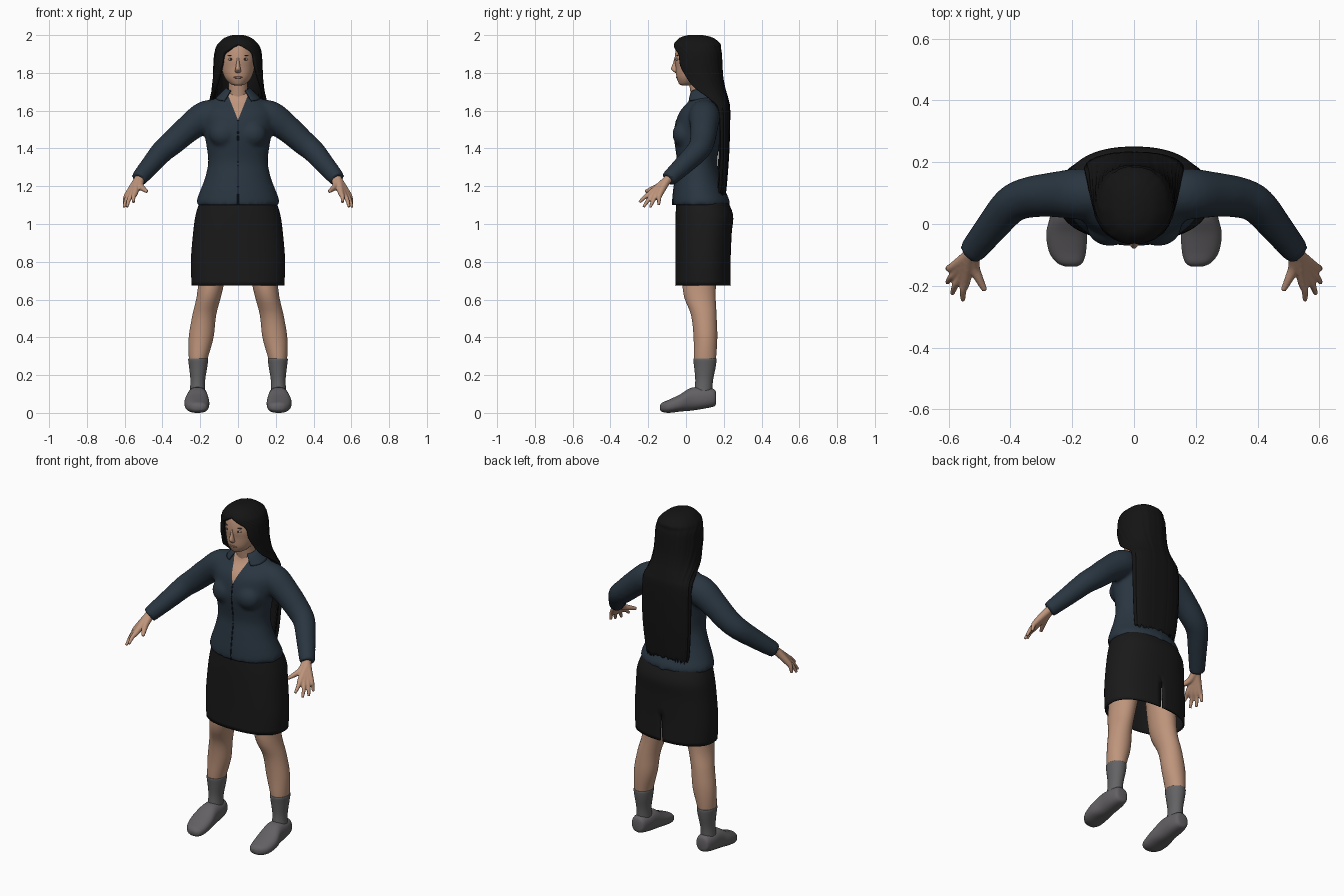
import bpy, bmesh, math, random
from mathutils import Vector

random.seed(4)
if "Cube" in bpy.data.objects:
    bpy.data.objects.remove(bpy.data.objects["Cube"])


def material(name, r, g, b):
    mat = bpy.data.materials.new(name)
    mat.use_nodes = True
    mat.diffuse_color = (r, g, b, 1)
    shader = mat.node_tree.nodes["Principled BSDF"]
    shader.inputs["Base Color"].default_value = (r, g, b, 1)
    shader.inputs["Roughness"].default_value = 0.8
    return mat


SKIN = material("skin", .52, .30, .20)
SHIRT = material("navy cloth", .022, .036, .052)
SEAM = material("dark seam", .008, .012, .018)
SKIRT = material("black cloth", .010, .010, .010)
HAIR = material("black hair", .007, .007, .007)
SOCK = material("grey knit", .125, .125, .13)
SHOE = material("grey shoe", .125, .118, .125)
LIPS = material("lip", .36, .17, .13)
WHITE = material("eye white", .42, .38, .35)
DARK = material("eye and brow", .05, .035, .03)


def smooth(rows, k=4):
    """Catmull-Rom interpolation through rows of numbers."""
    pad, out = [rows[0], *rows, rows[-1]], []
    for quad in zip(pad, pad[1:], pad[2:], pad[3:]):
        for t in (i / k for i in range(k)):
            out.append([.5 * (2 * q + (r - p) * t + (2 * p - 5 * q + 4 * r - s) * t * t
                              + (3 * q - p - 3 * r + s) * t ** 3) for p, q, r, s in zip(*quad)])
    return out + [list(rows[-1])]


def bend(value, power):
    return math.copysign(abs(value) ** (2 / power), value)


def skin(bm, rings, closed=True, caps=(True, True)):
    """Join rings of points with quads and cap the ends."""
    loops = [[bm.verts.new(p) for p in ring] for ring in rings]
    n = len(loops[0])
    for a, b in zip(loops, loops[1:]):
        for j in range(n if closed else n - 1):
            m = (j + 1) % n
            bm.faces.new((a[j], b[j], b[m], a[m]))
    for loop, cap in zip((loops[0], loops[-1][::-1]), caps):
        if cap:
            bm.faces.new(loop)


def finish(name, bm, mats, fix=True, mirror=False, thick=0):
    if fix:
        bmesh.ops.recalc_face_normals(bm, faces=bm.faces)
    mesh = bpy.data.meshes.new(name)
    bm.to_mesh(mesh)
    bm.free()
    for mat in mats:
        mesh.materials.append(mat)
    mesh.shade_smooth()
    mesh.set_sharp_from_angle(angle=math.radians(60))
    obj = bpy.data.objects.new(name, mesh)
    bpy.context.scene.collection.objects.link(obj)
    if mirror:
        obj.modifiers.new("mirror", 'MIRROR').use_clip = False
    if thick:
        obj.modifiers.new("thickness", 'SOLIDIFY').thickness = thick
    return obj


def ovals(rows, n=32, power=2, along_y=False):
    """Closed oval rings from rows of (height, centre, centre, radius, radius)."""
    rings = []
    for h, cu, cv, ru, rv in smooth(rows):
        ring = []
        for j in range(n):
            a = (j + .5) * math.tau / n
            u, v = cu + ru * bend(math.sin(a), power), cv - rv * bend(math.cos(a), power)
            ring.append((u, h, v) if along_y else (u, v, h))
        rings.append(ring)
    return rings


def loft(name, rows, mat, mirror=False, **shape):
    bm = bmesh.new()
    skin(bm, ovals(rows, **shape))
    return finish(name, bm, [mat], mirror=mirror)


def wrap(rows, n, tilt=0, ripple=0, power=2.2):
    """Open rings round the back from rows of (z, cy, rx, ry, front opening)."""
    wave = [1] + [1 + random.uniform(-ripple, ripple) for _ in range(n - 1)] + [1]
    rings = []
    for z, cy, rx, ry, gap in smooth(rows):
        gap = math.radians(max(gap, 0))
        angles = [gap + (math.tau - 2 * gap) * j / n for j in range(n + 1)]
        rings.append([Vector((rx * w * bend(math.sin(a), power),
                              cy - ry * w * bend(math.cos(a), power),
                              z - tilt * math.cos(a))) for a, w in zip(angles, wave)])
    return rings


def tube(bm, points, side=1, n=16):
    """Round tube through points of (x, y, z, radius)."""
    path = smooth(points)
    spots = [Vector((x * side, y, z)) for x, y, z, _ in path]
    rings = []
    for i, spot in enumerate(spots):
        way = spots[min(i + 1, len(spots) - 1)] - spots[max(i - 1, 0)]
        turn = way.to_track_quat('Z', 'Y')
        rings.append([spot + turn @ Vector((math.cos(a), math.sin(a), 0)) * path[i][3]
                      for a in (j * math.tau / n for j in range(n))])
    skin(bm, rings)


def ball(bm, centre, size):
    made = bmesh.ops.create_uvsphere(bm, u_segments=20, v_segments=12, radius=1)["verts"]
    for v in made:
        v.co = Vector(c + p * s for c, p, s in zip(centre, v.co, size))


def fuse(obj, voxel, passes):
    """Melt overlapping volumes of an object into one smooth surface."""
    mats = list(obj.data.materials)
    remesh = obj.modifiers.new("fuse", 'REMESH')
    remesh.mode, remesh.voxel_size = 'VOXEL', voxel
    obj.modifiers.new("relax", 'SMOOTH').iterations = passes
    bpy.context.view_layer.update()
    graph = bpy.context.evaluated_depsgraph_get()
    obj.data = bpy.data.meshes.new_from_object(obj.evaluated_get(graph))
    obj.modifiers.clear()
    obj.data.materials.clear()
    for mat in mats:
        obj.data.materials.append(mat)
    obj.data.shade_smooth()


# Shirt: body, bust and sleeves melted together
body = [(1.70, 0, .085, .055, .055), (1.68, 0, .095, .09, .066), (1.65, 0, .096, .145, .082),
        (1.60, 0, .075, .185, .105), (1.55, 0, .069, .19, .12), (1.48, 0, .061, .18, .124),
        (1.42, 0, .06, .168, .117), (1.33, 0, .06, .158, .106), (1.25, 0, .063, .173, .119),
        (1.18, 0, .07, .199, .136), (1.13, 0, .079, .218, .15), (1.1, 0, .08, .22, .152)]
sleeve = [(.08, .095, 1.59, .07), (.17, .097, 1.57, .083), (.26, .095, 1.507, .073),
          (.345, .085, 1.432, .066), (.40, .06, 1.385, .061), (.46, -.01, 1.315, .053),
          (.528, -.094, 1.236, .043)]
bm = bmesh.new()
skin(bm, ovals(body, n=48))
for side in (1, -1):
    tube(bm, sleeve, side, n=24)
    ball(bm, (side * .078, -.01, 1.475), (.075, .062, .07))
shirt = finish("shirt", bm, [SHIRT, SKIN])
fuse(shirt, .011, 6)

# Open neckline cut into the shirt front
V_TIP, V_SLOPE = 1.55, .4
bm = bmesh.new()
bm.from_mesh(shirt.data)
for side in (1, -1):
    bmesh.ops.bisect_plane(bm, geom=bm.verts[:] + bm.edges[:] + bm.faces[:],
                           plane_co=(0, 0, V_TIP), plane_no=(side, 0, -V_SLOPE))
for face in bm.faces:
    c = face.calc_center_median()
    face.material_index = int(c.y < .07 and abs(c.x) < (c.z - V_TIP) * V_SLOPE)
bm.to_mesh(shirt.data)
bm.free()

# Front closing and collar
bm = bmesh.new()
tube(bm, [(0, cy - ry + .003, z, .005) for z, _, cy, _, ry in body if z < V_TIP + .01], n=8)
finish("shirt_closing", bm, [SEAM])
bm = bmesh.new()
skin(bm, wrap([(1.72, .085, .058, .062, 40), (1.705, .085, .08, .075, 36),
               (1.665, .085, .118, .086, 36)], 40, tilt=.015), False, (False, False))
finish("collar", bm, [SHIRT], fix=False, thick=.008)

# Skirt with a slit at the back
bm = bmesh.new()
skin(bm, ovals([(1.14, 0, .08, .195, .13), (1.05, 0, .097, .224, .152), (.95, 0, .093, .238, .149),
                (.8, 0, .09, .25, .146), (.675, 0, .09, .245, .147)], n=96, power=2.3),
     caps=(True, False))
slit = [f for f in bm.faces if f.calc_center_median().y > .2 and f.calc_center_median().z < .84
        and abs(f.calc_center_median().x) < .004]
bmesh.ops.delete(bm, geom=slit, context='FACES')
for v in bm.verts:
    if v.co.y > .2 and v.co.z < .86 and abs(v.co.x) < .018:
        v.co.x *= .1 + 3 * (.86 - v.co.z)
finish("skirt", bm, [SKIRT], fix=False, thick=.008)

# Legs, socks and shoes
loft("legs", [(.95, .11, .09, .09, .09), (.66, .146, .07, .067, .088), (.52, .178, .094, .063, .068),
              (.4, .195, .103, .066, .063), (.28, .211, .1, .049, .058),
              (.2, .212, .1, .038, .045)], SKIN, mirror=True)
loft("socks", [(.288, .211, .1, .047, .056), (.283, .211, .1, .053, .062), (.24, .211, .1, .048, .057),
               (.17, .213, .096, .039, .047), (.1, .215, .09, .042, .048)], SOCK, mirror=True)
loft("shoes", [(.16, .215, .076, .02, .022), (.15, .215, .08, .04, .045), (.1, .215, .078, .052, .055),
               (.03, .215, .073, .056, .061), (-.03, .218, .053, .066, .046),
               (-.09, .215, .035, .06, .035), (-.125, .208, .03, .042, .025),
               (-.138, .203, .028, .018, .012)], SHOE, mirror=True, power=2.4, along_y=True)

# Hands: each finger runs from the wrist through its knuckle
bm = bmesh.new()
tips = [(.553, -.247, 1.115), (.588, -.225, 1.09), (.604, -.19, 1.088), (.603, -.145, 1.1)]
first, last = Vector((.545, -.185, 1.165)), Vector((.585, -.14, 1.155))
for side in (1, -1):
    for i, tip in enumerate(tips):
        knuckle, tip = first.lerp(last, i / 3), Vector(tip)
        middle = knuckle.lerp(tip, .5) + Vector((.004, 0, .004))
        tube(bm, [(.508, -.07, 1.257, .024), (.53, -.1, 1.232, .023), (*knuckle, .0165),
                  (*middle, .0115), (*tip, .008)], side, 12)
    tube(bm, [(.515, -.08, 1.25, .022), (.518, -.135, 1.205, .019), (.5, -.18, 1.185, .014),
              (.482, -.215, 1.172, .009)], side, 12)
fuse(finish("hands", bm, [SKIN]), .0045, 3)

# Head, neck and nose
loft("neck", [(1.79, 0, .06, .05, .05), (1.72, 0, .072, .05, .052), (1.66, 0, .085, .056, .056),
              (1.6, 0, .085, .05, .05)], SKIN)
loft("head", [(1.98, 0, .055, .04, .05), (1.95, 0, .055, .078, .1), (1.88, 0, .05, .092, .11),
              (1.83, 0, .045, .088, .1), (1.78, 0, .03, .073, .081), (1.75, 0, .014, .05, .055),
              (1.737, 0, .002, .03, .034), (1.733, 0, .002, .012, .015)], SKIN, n=40)
loft("nose", [(1.885, 0, -.052, .006, .008), (1.85, 0, -.056, .009, .013), (1.822, 0, -.058, .014, .022),
              (1.808, 0, -.053, .016, .015), (1.8, 0, -.049, .008, .008)], SKIN, n=20)

# Face details
for name, mat, centre, size in (
        ("eyes", WHITE, (.037, -.044, 1.872), (.016, .009, .007)),
        ("irises", DARK, (.037, -.050, 1.872), (.006, .005, .006)),
        ("eyebrows", DARK, (.037, -.043, 1.893), (.02, .009, .003)),
        ("lips", LIPS, (0, -.043, 1.776), (.025, .011, .007))):
    bm = bmesh.new()
    ball(bm, centre, size)
    finish(name, bm, [mat], mirror=centre[0] > 0)

# Long hair: cap, parted round the face, falling down the back
bm = bmesh.new()
locks = wrap([(2.0, .05, .03, .04, 0), (1.986, .055, .07, .088, 0), (1.955, .06, .105, .122, 0),
              (1.93, .06, .118, .125, 16), (1.9, .063, .126, .127, 37), (1.84, .065, .13, .128, 43),
              (1.78, .075, .132, .122, 54), (1.72, .09, .138, .118, 70), (1.66, .13, .15, .095, 88),
              (1.6, .172, .16, .062, 90), (1.4, .18, .16, .05, 90), (1.25, .175, .15, .045, 90),
              (1.165, .17, .138, .042, 90)], 72, ripple=.012)
for point in locks[-1]:
    point.z += random.uniform(-.02, .015)
skin(bm, locks, False, (True, False))
bmesh.ops.remove_doubles(bm, verts=bm.verts, dist=.00001)
finish("hair", bm, [HAIR], fix=False, thick=.018)
